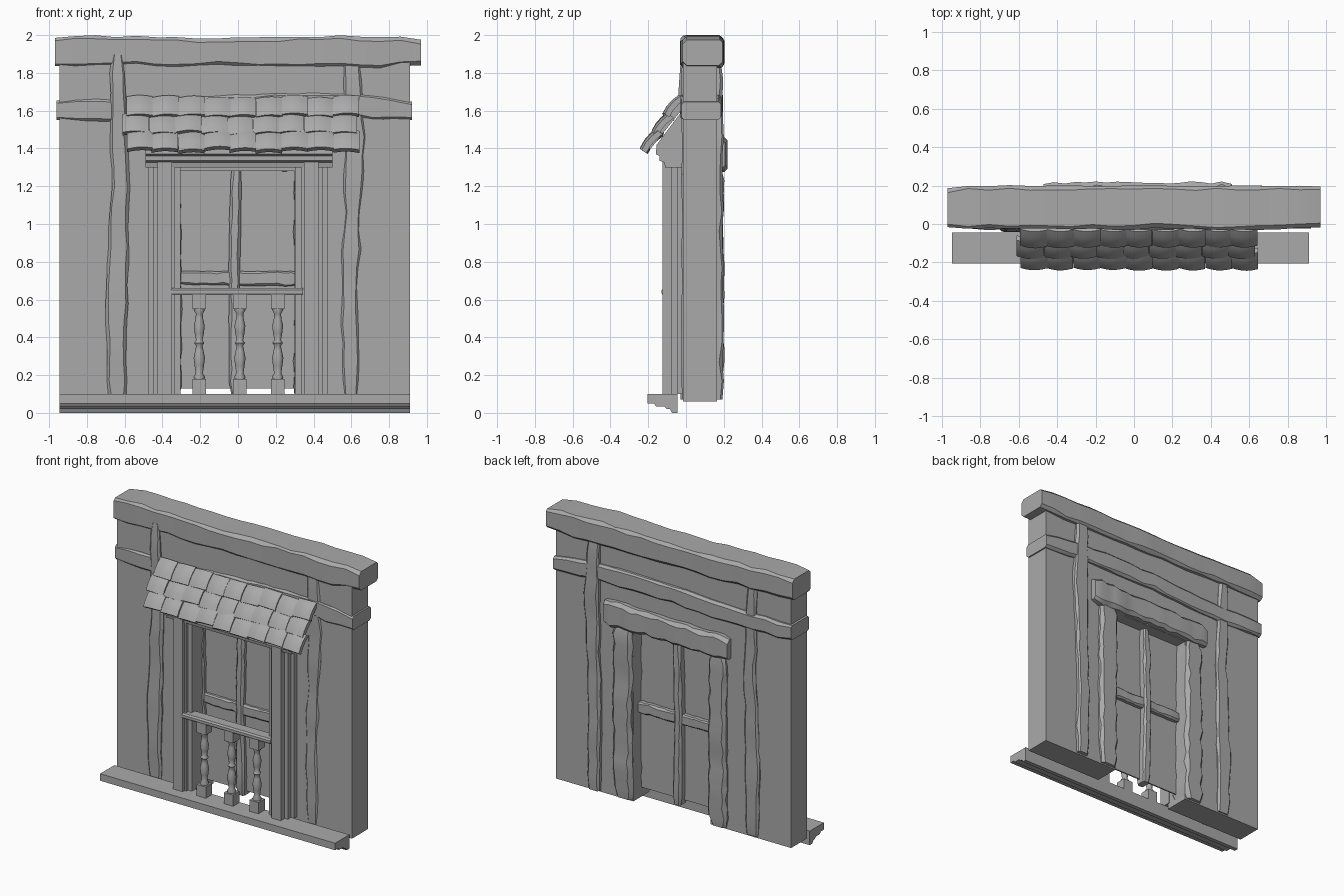
import bpy, bmesh, math, random
from mathutils import Matrix, Vector

random.seed(4)
cube = bpy.data.objects.get("Cube")
if cube:
    bpy.data.objects.remove(cube)

grey = bpy.data.materials.new("plain grey")
grey.use_nodes = True
colour = (0.4, 0.4, 0.4, 1)
grey.diffuse_color = colour
grey.node_tree.nodes["Principled BSDF"].inputs["Base Color"].default_value = colour


def finish(name, bm, smooth=None):
    bmesh.ops.recalc_face_normals(bm, faces=bm.faces)
    mesh = bpy.data.meshes.new(name)
    bm.to_mesh(mesh)
    bm.free()
    ob = bpy.data.objects.new(name, mesh)
    bpy.context.collection.objects.link(ob)
    mesh.materials.append(grey)
    if smooth:
        bpy.ops.object.select_all(action='DESELECT')
        ob.select_set(True)
        bpy.context.view_layer.objects.active = ob
        bpy.ops.object.shade_smooth_by_angle(angle=math.radians(smooth))
    return ob


def add_box(bm, x, y, z):
    size = [b - a for a, b in (x, y, z)]
    mid = [(a + b) / 2 for a, b in (x, y, z)]
    bmesh.ops.create_cube(bm, size=1, matrix=Matrix.Translation(mid) @ Matrix.Diagonal((*size, 1)))


def boxes(name, *items):
    bm = bmesh.new()
    for item in items:
        add_box(bm, *item)
    return finish(name, bm)


def loft(bm, rings):
    loops = [[bm.verts.new(p) for p in ring] for ring in rings]
    n = len(loops[0])
    for a, b in zip(loops, loops[1:]):
        for i in range(n):
            bm.faces.new((a[i], a[(i + 1) % n], b[(i + 1) % n], b[i]))
    bm.faces.new(loops[0][::-1])
    bm.faces.new(loops[-1])


def extrude_profile(name, profile, x0, x1):
    bm = bmesh.new()
    loft(bm, [[(x, y, z) for y, z in profile] for x in (x0, x1)])
    return finish(name, bm)


def timber(name, axis, knots, depth, bevel=0.02, wobble=0.006, rings=18):
    """Rough hewn beam. Knots are (position, low edge, high edge); depth is the y range."""
    bm = bmesh.new()
    start, end = knots[0][0], knots[-1][0]
    loops = []
    for k in range(rings + 1):
        t = start + (end - start) * k / rings
        for a, b in zip(knots, knots[1:]):
            if a[0] <= t <= b[0] + 1e-6:
                f = (t - a[0]) / (b[0] - a[0])
                lo, hi = a[1] + f * (b[1] - a[1]), a[2] + f * (b[2] - a[2])
                break
        lo, hi, y0, y1 = [v + random.uniform(-wobble, wobble) for v in (lo, hi, *depth)]
        if k in (0, rings):
            lo, hi, y0, y1 = lo + bevel / 2, hi - bevel / 2, y0 + bevel / 2, y1 - bevel / 2
        c = [bevel * random.uniform(0.5, 1.2) for _ in range(4)]
        ring = [(lo + c[0], y0), (hi - c[1], y0), (hi, y0 + c[1]), (hi, y1 - c[2]),
                (hi - c[2], y1), (lo + c[3], y1), (lo, y1 - c[3]), (lo, y0 + c[0])]
        loops.append([(t, y, u) if axis == 'x' else (u, y, t) for u, y in ring])
    loft(bm, loops)
    return finish(name, bm, 40)


# Wall with a doorway, and the thin panel that closes it
boxes("wall",
      ((-0.945, -0.31), (-0.015, 0.165), (0.06, 1.86)),
      ((0.30, 0.91), (-0.015, 0.165), (0.06, 1.86)),
      ((-0.31, 0.30), (-0.015, 0.165), (1.28, 1.86)))
boxes("door_panel", ((-0.33, 0.32), (0.07, 0.08), (0.13, 1.3)))

# Rough timber framing through the wall
timber("top_beam", 'x', [(-0.97, 1.83, 2.0), (-0.2, 1.835, 1.985), (0.3, 1.835, 1.995), (0.97, 1.83, 1.99)],
       (-0.025, 0.2), 0.02)
timber("cross_beam", 'x', [(-0.96, 1.54, 1.66), (-0.5, 1.54, 1.66), (0.0, 1.57, 1.69),
                           (0.6, 1.57, 1.69), (0.92, 1.54, 1.65)], (-0.028, 0.192), 0.015, 0.005)
timber("right_post", 'z', [(0.07, -0.69, -0.59), (0.6, -0.70, -0.585), (1.2, -0.67, -0.575),
                           (1.6, -0.68, -0.59), (1.9, -0.675, -0.60)], (-0.036, 0.18), 0.015, 0.005)
timber("left_post", 'z', [(0.07, 0.55, 0.65), (0.7, 0.55, 0.64), (1.4, 0.565, 0.675),
                          (1.86, 0.55, 0.65)], (-0.024, 0.196), 0.015, 0.005)

# Heavy surround on the back
timber("back_right_jamb", 'z', [(0.07, -0.45, -0.30), (0.7, -0.44, -0.30), (1.3, -0.44, -0.31)],
       (0.03, 0.198), 0.025)
timber("back_left_jamb", 'z', [(0.07, 0.295, 0.44), (0.7, 0.30, 0.45), (1.3, 0.295, 0.45)],
       (0.03, 0.198), 0.025)
timber("back_lintel", 'x', [(-0.47, 1.28, 1.44), (0.0, 1.285, 1.45), (0.51, 1.28, 1.46)],
       (0.03, 0.215), 0.025)

# Crossed bars standing proud of the panel on both sides
timber("upright_bar", 'z', [(0.1, -0.045, 0.02), (0.7, -0.05, 0.01), (1.3, -0.04, 0.02)],
       (0.035, 0.13), 0.015, 0.003)
timber("level_bar", 'x', [(-0.33, 0.68, 0.75), (0.32, 0.67, 0.75)], (0.045, 0.115), 0.012, 0.003)

# Moulded front sill
extrude_profile("sill", [(-0.205, 0.1), (-0.045, 0.1), (-0.045, 0.0), (-0.075, 0.0), (-0.085, 0.02),
                         (-0.1, 0.02), (-0.115, 0.035), (-0.16, 0.035), (-0.17, 0.05), (-0.205, 0.05)],
                -0.945, 0.91)

# Stepped door columns, mirrored about the doorway centre
for side, name in ((-1, "right_column"), (1, "left_column")):
    spans = [((0.305, 0.345), -0.085), ((0.335, 0.36), -0.105), ((0.35, 0.425), -0.125),
             ((0.415, 0.45), -0.08), ((0.44, 0.475), -0.045)]
    boxes(name, *[(sorted((side * a, side * b)), (front, 0.0), (0.1, 1.33)) for (a, b), front in spans])

# Cornice above the columns
extrude_profile("cornice", [(0.0, 1.30), (-0.11, 1.30), (-0.115, 1.325), (-0.14, 1.335), (-0.14, 1.36),
                            (-0.16, 1.37), (-0.155, 1.42), (-0.02, 1.60), (0.0, 1.60)], -0.49, 0.50)

# Handrail
extrude_profile("handrail", [(-0.125, 0.625), (-0.13, 0.635), (-0.13, 0.65), (-0.12, 0.66),
                             (-0.05, 0.66), (-0.04, 0.65), (-0.04, 0.635), (-0.05, 0.625)], -0.355, 0.345)

# Turned balusters with square ends
turning = [(0.17, 0.025), (0.19, 0.03), (0.21, 0.019), (0.25, 0.025), (0.29, 0.03), (0.33, 0.022),
           (0.355, 0.017), (0.37, 0.027), (0.385, 0.017), (0.42, 0.024), (0.46, 0.029),
           (0.5, 0.02), (0.525, 0.018), (0.545, 0.03), (0.56, 0.025)]
for name, x in (("right_baluster", -0.205), ("middle_baluster", 0.01), ("left_baluster", 0.21)):
    bm = bmesh.new()
    y = -0.085
    angles = [math.tau * i / 12 for i in range(12)]
    loft(bm, [[(x + r * math.cos(a), y + r * math.sin(a), z) for a in angles] for z, r in turning])
    for z in ((0.1, 0.18), (0.55, 0.63)):
        add_box(bm, (x - 0.036, x + 0.036), (y - 0.036, y + 0.036), z)
    finish(name, bm, 50)

# Tiled canopy: bowed tiles in three overlapping rows
bm = bmesh.new()
slope = Vector((0, -0.57, -0.82)).normalized()
normal = Vector((0, -0.82, 0.57)).normalized()
columns, width = 9, 0.137
for row, (top_y, top_z) in enumerate([(-0.022, 1.665), (-0.08, 1.57), (-0.138, 1.485)]):
    for col in range(columns):
        x = -0.595 + col * width + (-0.012 if row == 1 else 0.004) + random.uniform(-0.004, 0.004)
        top = Vector((x, top_y, top_z + random.uniform(-0.008, 0.01)))
        length = 0.128 + random.uniform(-0.005, 0.005)
        skew = random.uniform(-0.006, 0.006)
        loops = []
        for s in range(4):
            f = s / 3
            arc = 0.006 + 0.014 * f + 0.01 * math.sin(math.pi * f)
            upper, lower = [], []
            for i in range(6):
                u = i / 5
                p = top + slope * (length * f + skew * (u - 0.5)) + Vector((u * (width + 0.002), 0, 0))
                rise = arc + 0.014 * math.sin(math.pi * u) + 0.004 * u
                upper.append(p + normal * rise)
                lower.append(p + normal * (rise - 0.03))
            loops.append(upper + lower[::-1])
        loft(bm, loops)
finish("canopy_tiles", bm, 45)

# Board under the tiles
extrude_profile("canopy_board", [(-0.01, 1.66), (-0.03, 1.66), (-0.2, 1.41), (-0.19, 1.395), (-0.01, 1.62)],
                -0.58, 0.61)
